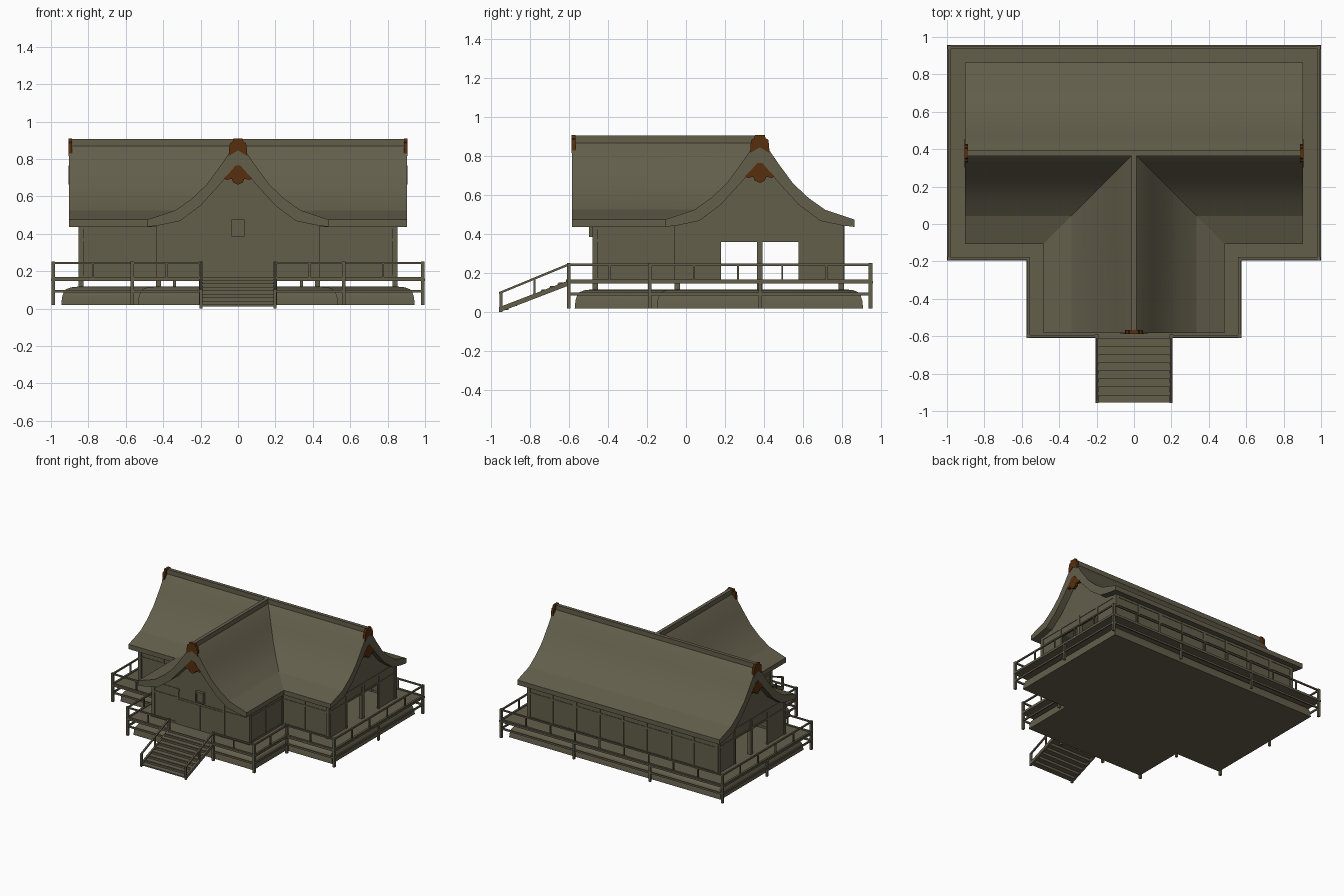
import bpy, bmesh, math

if "Cube" in bpy.data.objects:
    bpy.data.objects.remove(bpy.data.objects["Cube"])

def material(name, rgb):
    m = bpy.data.materials.new(name)
    m.diffuse_color = (*rgb, 1)
    m.use_nodes = True
    m.node_tree.nodes["Principled BSDF"].inputs["Base Color"].default_value = m.diffuse_color
    return m

WOOD = material("olive wood", (0.125, 0.113, 0.071))
BROWN = material("dark brown ornament", (0.095, 0.028, 0.004))

def finish(name, bm, mat, smooth=None):
    bmesh.ops.recalc_face_normals(bm, faces=bm.faces)
    me = bpy.data.meshes.new(name)
    bm.to_mesh(me)
    bm.free()
    ob = bpy.data.objects.new(name, me)
    me.materials.append(mat)
    bpy.context.collection.objects.link(ob)
    if smooth:
        bpy.ops.object.select_all(action='DESELECT')
        ob.select_set(True)
        bpy.context.view_layer.objects.active = ob
        bpy.ops.object.shade_smooth_by_angle(angle=math.radians(smooth))
    return ob

def add_loft(bm, rings, caps=(True, True)):
    vs = [[bm.verts.new(p) for p in r] for r in rings]
    n = len(vs[0])
    for a, b in zip(vs, vs[1:]):
        for i in range(n):
            j = (i + 1) % n
            bm.faces.new((a[i], a[j], b[j], b[i]))
    if caps[0]:
        bm.faces.new(vs[0])
    if caps[1]:
        bm.faces.new(vs[-1])

def loft(name, rings, mat=WOOD, caps=(True, True), smooth=None):
    bm = bmesh.new()
    add_loft(bm, rings, caps)
    return finish(name, bm, mat, smooth)

def boxes(name, items, mat=WOOD):
    """items: (x0, x1, y0, y1, z0, z1)"""
    bm = bmesh.new()
    for x0, x1, y0, y1, z0, z1 in items:
        add_loft(bm, [[(x0, y0, z), (x1, y0, z), (x1, y1, z), (x0, y1, z)] for z in (z0, z1)])
    return finish(name, bm, mat)

def post(x, y, w, z0, z1):
    return (x - w, x + w, y - w, y + w, z0, z1)

def beam(p, q, w, z0, z1):
    return (min(p[0], q[0]) - w, max(p[0], q[0]) + w,
            min(p[1], q[1]) - w, max(p[1], q[1]) + w, z0, z1)

def tee(xm, yb, yf, xw, yw, z):
    return [(x, y, z) for x, y in ((-xm, yb), (-xm, yf), (-xw, yf), (-xw, yw),
                                   (xw, yw), (xw, yf), (xm, yf), (xm, yb))]

# rounded stone mound and veranda floor
mound = [(0, .02), (.004, .06), (.012, .085), (.026, .103), (.05, .113), (.09, .117)]
loft("base_mound", [tee(.945 - d, .907 - d, -.15 + d, .535 - d, -.57 + d, z) for d, z in mound],
     smooth=40)
loft("veranda_floor", [tee(1, .957, -.195, .575, -.61, z) for z in (.147, .161)])

# railing: posts, rails, balusters around the veranda
path = [(.2, -.6), (.565, -.6), (.565, -.185), (.988, -.185), (.988, .945)]
loop = path + [(-x, y) for x, y in reversed(path)]
posts = [post(x, y, .009, .02, .252) for x, y in loop]
rails, balusters = [], []
for p, q in zip(loop, loop[1:]):
    rails += [beam(p, q, .006, .238, .249), beam(p, q, .008, .158, .168),
              beam(p, q, .005, .086, .1)]
    length = math.dist(p, q)
    n = max(2, round(length / .215))
    for i in range(1, n):
        t = i / n
        balusters.append(post(p[0] + (q[0] - p[0]) * t, p[1] + (q[1] - p[1]) * t, .005, .16, .24))
posts += [post(x, .945, .008, .02, .16) for x in (-.34, .34)]
posts += [post(s * .988, .38, .008, .02, .16) for s in (-1, 1)]
boxes("railing_posts", posts)
boxes("railing_rails", rails)
boxes("railing_balusters", balusters)

# stairs: treads, risers, stringers, sloping handrails
steps, N = [], 8
run, rise = .345 / N, .15 / N
for i in range(N):
    y, z = -.955 + i * run, .012 + i * rise
    steps.append((-.195, .195, y, y + run + .004, z, z + .01))
    steps.append((-.195, .195, y + run - .004, y + run + .004, z, z + rise + .005))
boxes("stair_steps", steps)
bm = bmesh.new()
for s in (-1, 1):
    for (z0, z1, h, w) in ((.0, .135, .026, .007), (.092, .237, .012, .006)):
        x0, x1 = s * .198 - w, s * .198 + w
        add_loft(bm, [[(x0, y, z), (x1, y, z), (x1, y, z + h), (x0, y, z + h)]
                      for y, z in ((-.957, z0), (-.605, z1))])
finish("stair_stringers_and_handrails", bm, WOOD)
boxes("stair_posts", [post(s * .198, -.948, .007, 0, .1) for s in (-1, 1)]
      + [post(s * .198, -.775, .005, .08, .17) for s in (-1, 1)])

# roof section: top from ridge to eave, underside back to centre
RY = .378
top = [(.012, .87), (.045, .835), (.1, .755), (.17, .66), (.25, .585), (.335, .525), (.485, .475)]
under = [(.485, .437), (.42, .445), (.31, .468), (.2, .55), (.1, .66), (.03, .74)]
half = top + under
section = half + [(-d, z) for d, z in reversed(half)]
loft("main_roof", [[(x, RY + d, z) for d, z in section] for x in (-.903, .903)], smooth=14)
loft("front_wing_roof", [[(d, -.583, z) for d, z in section],
                         [(d, RY - abs(d), z) for d, z in section]],
     caps=(True, False), smooth=14)
boxes("ridge_boards", [(-.9, .9, RY - .014, RY + .014, .84, .906),
                       (-.014, .014, -.58, RY, .84, .906)])

# walls
Z0, Z1, T = .158, .45, .006
walls = [(-.845, .845, .799, .805, Z0, Z1)]
for s in (-1, 1):
    walls.append(beam((s * .43, -.045), (s * .845, -.045), T / 2, Z0, Z1))
    walls.append(beam((s * .425, -.47), (s * .425, -.045), T / 2, Z0, Z1))
    for y0, y1 in ((-.045, .175), (.58, .802)):
        walls.append(beam((s * .845, y0), (s * .845, y1), T / 2, Z0, .37))
boxes("walls", walls)
gable = [(.43, .447), (.31, .475), (.2, .556), (.1, .666), (.03, .75)]
gable += [(-d, z) for d, z in reversed(gable)]
for s, n in ((-1, "left"), (1, "right")):
    loft(n + "_gable_wall", [[(s * x, RY + d, z) for d, z in
                              [(-.425, .36)] + gable[::-1] + [(.425, .36)]] for x in (.842, .848)])
loft("front_gable_wall", [[(d, y, z) for d, z in [(-.425, Z0)] + gable[::-1] + [(.425, Z0)]]
                          for y in (-.473, -.467)])

# main columns reaching the mound, and thinner wall studs
cols = [post(s * x, y, .014, .11, .445) for s in (-1, 1) for x, y in
        ((.84, -.045), (.84, RY), (.84, .795), (.425, -.465), (.425, -.045), (.425, .795))]
boxes("columns", cols)
studs = [post(x, .802, .009, Z0, .445) for x in (-.63, -.21, 0, .21, .63)]
for s in (-1, 1):
    studs += [post(s * .63, -.045, .007, Z0, .445), post(s * .207, -.47, .009, Z0, .445),
              post(s * .425, -.255, .007, Z0, .445)]
    studs += [post(s * .845, y, .008, Z0, .445) for y in (.168, .588)]
boxes("wall_studs", studs)

# horizontal tie beams at head, lintel and sill
ties = []
for z0, z1 in ((.425, .445), (.36, .375), (.16, .176)):
    ties.append(beam((-.845, .802), (.845, .802), .007, z0, z1))
    for s in (-1, 1):
        ties.append(beam((s * .425, -.045), (s * .845, -.045), .007, z0, z1))
        ties.append(beam((s * .425, -.47), (s * .425, -.045), .007, z0, z1))
        ties.append(beam((s * .2, -.47), (s * .425, -.47), .007, z0, z1))
        if z0 > .3:
            ties.append(beam((s * .845, -.045), (s * .845, .802), .007, z0, z1))
ties.append(beam((-.2, -.47), (.2, -.47), .007, .36, .375))
boxes("tie_beams", ties)

# front double door and blank plaque above it
boxes("front_doors", [(-.2, -.002, -.48, -.47, .161, .362), (.002, .2, -.48, -.47, .161, .362)])
boxes("door_plaque", [(-.026, .026, -.488, -.47, .39, .47), (-.035, -.026, -.496, -.47, .385, .475),
                      (.026, .035, -.496, -.47, .385, .475), (-.035, .035, -.496, -.47, .463, .475),
                      (-.035, .035, -.496, -.47, .385, .395)])

# brown ridge-end ornaments and gable pendants
crest = [(.05, .815), (.047, .86), (.043, .885), (.03, .89), (.025, .908)]
crest = [(0, .845)] + crest + [(-d, z) for d, z in reversed(crest)]
pend = [(.012, .765), (.05, .722), (.076, .695), (.06, .688), (.034, .694), (.026, .675)]
pend = pend + [(0, .662)] + [(-d, z) for d, z in reversed(pend)]
for name, shape, a, b in (("ridge_ornament", crest, -.016, .004), ("gable_pendant", pend, -.02, .002)):
    loft("front_" + name, [[(d, -.583 - o, z) for d, z in shape] for o in (a, b)], BROWN)
    for s, n in ((-1, "left_"), (1, "right_")):
        loft(n + name, [[(s * (.903 + o), RY + d, z) for d, z in shape] for o in (a, b)], BROWN)
